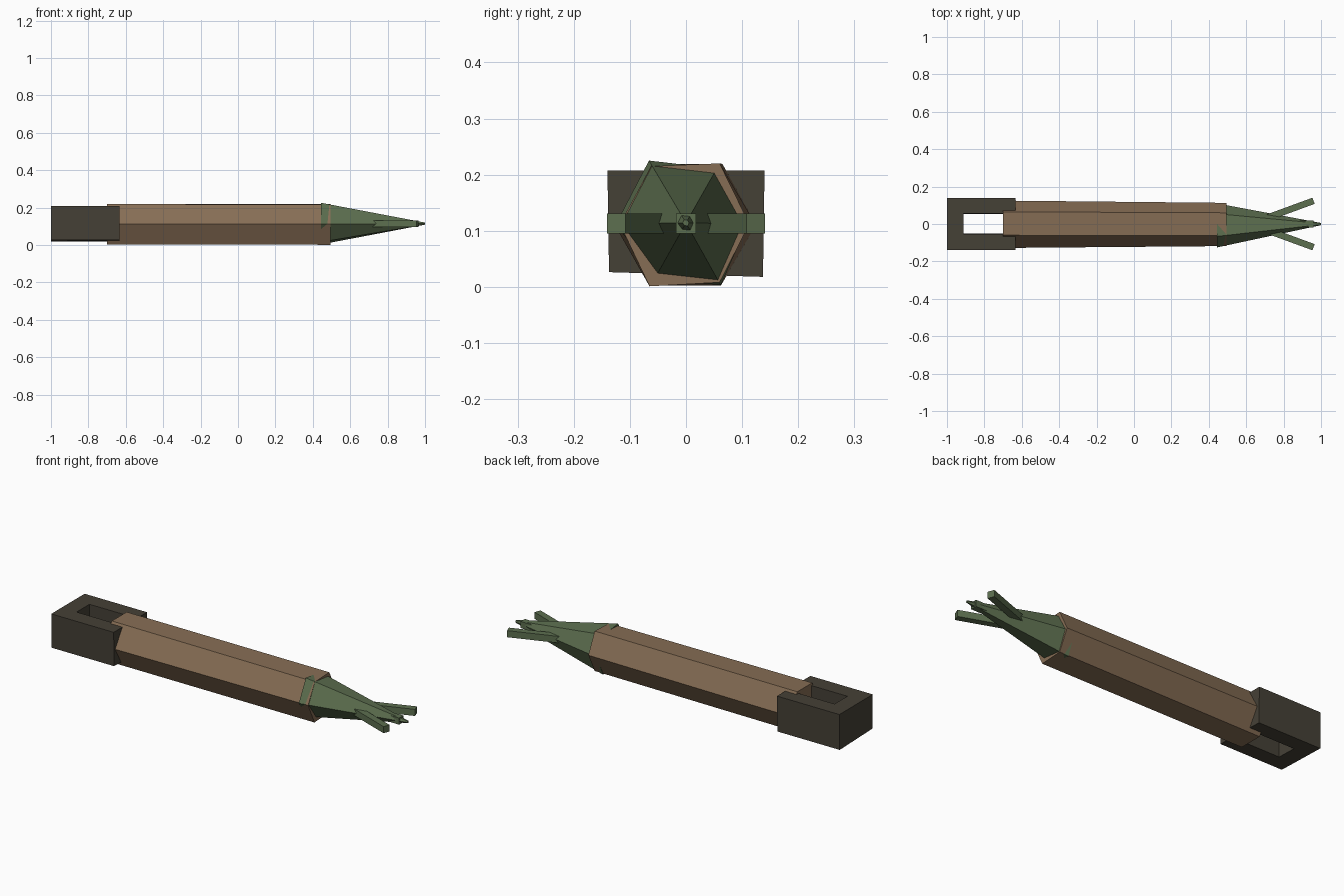
import bpy, bmesh
from mathutils import Vector

if "Cube" in bpy.data.objects:
    bpy.data.objects.remove(bpy.data.objects["Cube"])


def material(name, rgb):
    m = bpy.data.materials.new(name)
    m.diffuse_color = (*rgb, 1)
    m.use_nodes = True
    m.node_tree.nodes["Principled BSDF"].inputs["Base Color"].default_value = m.diffuse_color
    return m


WOOD = material("brown wood", (0.24, 0.155, 0.09))
DARK = material("dark bark", (0.06, 0.052, 0.037))
GREEN = material("moss green", (0.108, 0.158, 0.078))


def loft(name, rings, mat):
    """Join equal-sized rings of points into a closed, flat-shaded solid."""
    bm = bmesh.new()
    loops = [[bm.verts.new(p) for p in ring] for ring in rings]
    n = len(loops[0])
    for a, b in zip(loops, loops[1:]):
        for i in range(n):
            j = (i + 1) % n
            bm.faces.new((a[i], a[j], b[j], b[i]))
    bm.faces.new(loops[0])
    bm.faces.new(loops[-1])
    bmesh.ops.recalc_face_normals(bm, faces=bm.faces)
    me = bpy.data.meshes.new(name)
    bm.to_mesh(me)
    bm.free()
    me.materials.append(mat)
    ob = bpy.data.objects.new(name, me)
    bpy.context.collection.objects.link(ob)
    return ob


def ring(x, yz):
    return [(x, y, z) for y, z in yz]


# Six-sided shaft, slightly narrower toward the front
back = [(0.065, 0.219), (-0.06, 0.219), (-0.128, 0.112),
        (-0.065, 0.002), (0.062, 0.002), (0.125, 0.11)]
front = [(0.06, 0.22), (-0.062, 0.215), (-0.118, 0.112),
         (-0.065, 0.001), (0.06, 0.008), (0.113, 0.112)]
loft("shaft", [ring(-0.70, back), ring(0.495, front)], WOOD)

# Six-sided pointed head, a little askew on the shaft
base = [(0.055, 0.211), (-0.066, 0.225), (-0.125, 0.112),
        (-0.055, 0.016), (0.062, 0.003), (0.11, 0.112)]
tip = [(y * 0.05, 0.114 + (z - 0.112) * 0.05) for y, z in base]
loft("pointed_head", [ring(0.445, base), ring(1.0, tip)], GREEN)


# Three prongs spreading out of the head
def prong(name, start, end, half=0.0175):
    a, b = Vector(start), Vector(end)
    d = (b - a).normalized()
    side = Vector((-d.y, d.x, 0)) * half
    up = Vector((0, 0, half))
    corners = (side + up, up - side, -side - up, side - up)
    loft(name, [[p + c for c in corners] for p in (a, b)], GREEN)


for label, s in (("left", 1), ("middle", 0), ("right", -1)):
    prong(label + "_prong", (0.70, 0.029 * s, 0.113), (0.96, 0.124 * s, 0.113))

# U-shaped butt: a plan outline extruded upward, open slot around the shaft end
outline = [(-1.0, -0.14), (-0.633, -0.14), (-0.633, -0.053), (-0.912, -0.053),
           (-0.912, 0.055), (-0.633, 0.055), (-0.633, 0.14), (-1.0, 0.14)]
loft("slotted_butt", [[(x, y * 0.98, 0.022 + y * -0.03) for x, y in outline],
                      [(x, y, 0.207) for x, y in outline]], DARK)
